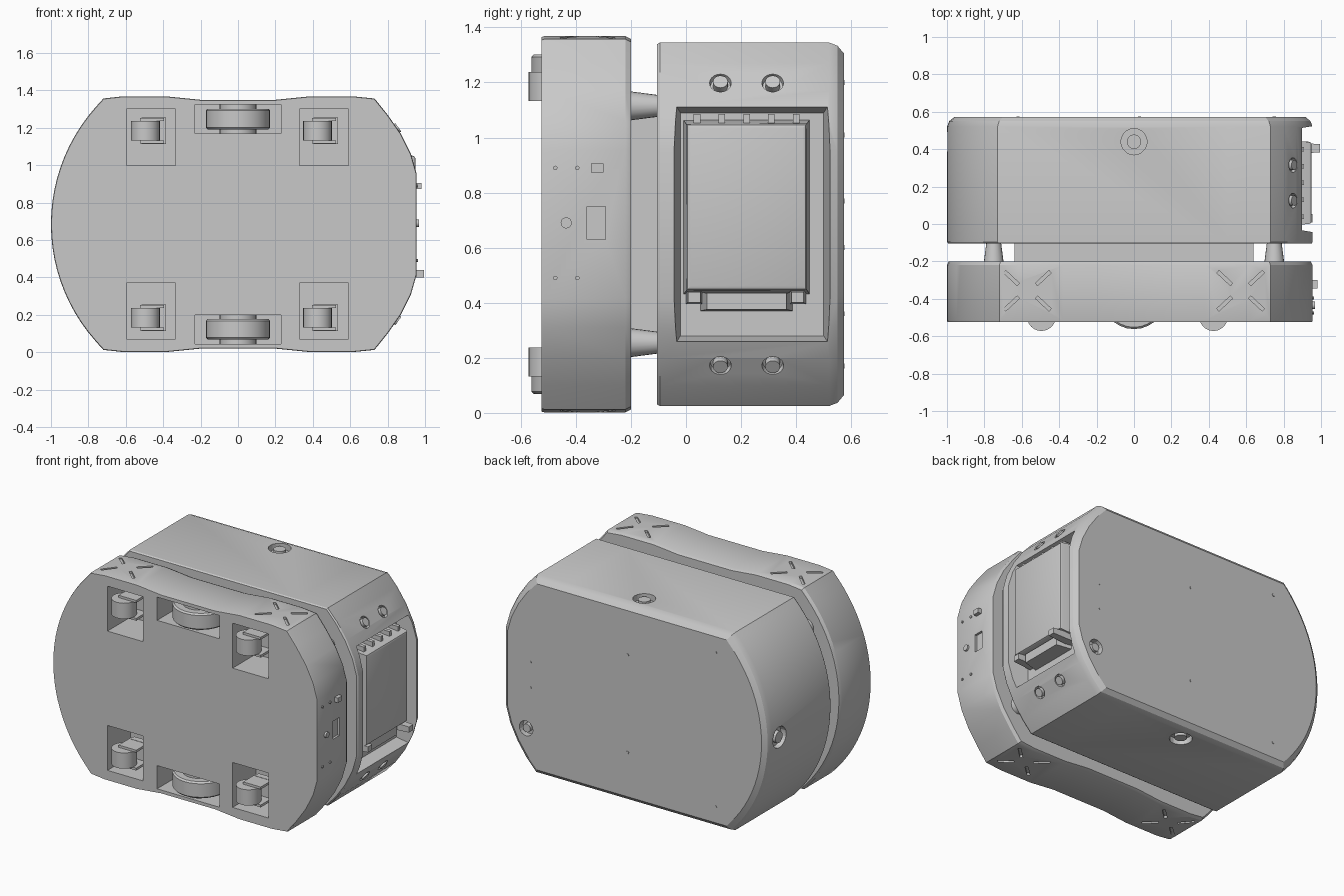
import bpy, bmesh, math
from mathutils import Vector, Matrix

cube = bpy.data.objects.get("Cube")
if cube:
    bpy.data.objects.remove(cube, do_unlink=True)

MID = 0.685  # height of the mirror plane

grey = bpy.data.materials.new("light_grey")
grey.use_nodes = True
GREY = (0.58, 0.58, 0.58, 1)
grey.diffuse_color = GREY
grey.node_tree.nodes["Principled BSDF"].inputs["Base Color"].default_value = GREY


def finish(name, bm, smooth=True):
    bmesh.ops.recalc_face_normals(bm, faces=bm.faces)
    mesh = bpy.data.meshes.new(name)
    bm.to_mesh(mesh)
    bm.free()
    ob = bpy.data.objects.new(name, mesh)
    bpy.context.collection.objects.link(ob)
    mesh.materials.append(grey)
    if smooth:
        shade(ob)
    return ob


def select(ob):
    bpy.ops.object.select_all(action="DESELECT")
    ob.select_set(True)
    bpy.context.view_layer.objects.active = ob


def shade(ob):
    select(ob)
    bpy.ops.object.shade_smooth_by_angle(angle=math.radians(28))


def box(bm, lo, hi, outer=1.0, rot=None):
    """Box between two corners; outer scales the +x end."""
    lo, hi = Vector(lo), Vector(hi)
    mid, size = (lo + hi) / 2, hi - lo
    verts = bmesh.ops.create_cube(bm, size=1)["verts"]
    for v in verts:
        k = outer if v.co.x > 0 else 1
        p = Vector((v.co.x * size.x, v.co.y * size.y * k, v.co.z * size.z * k))
        v.co = (rot @ p if rot else p) + mid


def cyl(bm, centre, r, depth, axis, r2=None, sides=20):
    turn = Vector(axis).to_track_quat("Z", "Y").to_matrix().to_4x4()
    bmesh.ops.create_cone(bm, cap_ends=True, segments=sides, radius1=r,
                          radius2=r if r2 is None else r2, depth=depth,
                          matrix=Matrix.Translation(centre) @ turn)


def cut(ob, bm):
    cutter = finish("cutter", bm, False)
    cutter.hide_render = True
    mod = ob.modifiers.new("cut", "BOOLEAN")
    mod.operation, mod.solver, mod.object = "DIFFERENCE", "EXACT", cutter
    select(ob)
    bpy.ops.object.modifier_apply(modifier=mod.name)
    bpy.data.objects.remove(cutter, do_unlink=True)
    shade(ob)


def deck(name, top, layers):
    """Loft the plan outline along y; top is its flat upper edge as (x, height)."""
    end = top[0][1]
    arc = []
    for i in range(12):
        a = math.pi / 2 * i / 12
        t = 0.794 * i / 12
        arc.append((-0.06 - 0.94 * math.cos(t), 0.94 * math.sin(t)))
    nose = [(0.73, end), (0.80, 0.585), (0.87, 0.485), (0.925, 0.375), (0.955, 0.27)]
    half = arc + top + nose
    pts = half + [(x, -h) for x, h in reversed(half) if h > 0]
    bm = bmesh.new()
    rings = [[bm.verts.new((x * (1 - s / 0.98), y, MID + h * (1 - s / 0.68))) for x, h in pts]
             for y, s in layers]
    for a, b in zip(rings, rings[1:]):
        for i in range(len(a)):
            j = (i + 1) % len(a)
            bm.faces.new((a[i], a[j], b[j], b[i]))
    bm.faces.new(rings[0])
    bm.faces.new(rings[-1])
    return finish(name, bm)


# Lower deck with bulged fenders over the casters
lower = deck("lower_deck",
             [(-0.72, 0.672), (-0.62, 0.683), (-0.38, 0.683), (-0.2, 0.665),
              (0.2, 0.665), (0.38, 0.683), (0.62, 0.683)],
             [(-0.525, 0.003), (-0.515, 0), (-0.22, 0), (-0.2, 0.01)])

# Upper deck with a rounded rear rim
upper = deck("upper_deck", [(-0.73, 0.66), (0.5, 0.66)],
             [(-0.105, 0.006), (-0.095, 0), (0.52, 0), (0.55, 0.012), (0.573, 0.04)])

# Neck and spacer posts between the decks
bm = bmesh.new()
box(bm, (-0.64, -0.23, 0.27), (0.64, -0.08, 1.1))
finish("neck", bm)
bm = bmesh.new()
for x in (-0.75, 0.75):
    for s in (-1, 1):
        cyl(bm, (x, -0.155, MID + s * 0.43), 0.055, 0.13, (0, 1, 0), 0.038)
finish("spacer_posts", bm)

# Wheel pockets, fender slots and panel recess in the lower deck
bm = bmesh.new()
for s in (-1, 1):
    for x in (-0.465, 0.46):
        a, b = sorted((MID + s * 0.315, MID + s * 0.615))
        box(bm, (x - 0.132, -0.7, a), (x + 0.132, -0.28, b))
    a, b = sorted((MID + s * 0.485, MID + s * 0.64))
    box(bm, (-0.23, -0.7, a), (0.23, -0.27, b))
    for x in (-0.57, 0.57):
        for dx in (-1, 1):
            for dy in (-1, 1):
                c = Vector((x + dx * 0.085, -0.357 + dy * 0.068, MID + s * 0.68))
                e = Vector((0.05, 0.009, 0.013))
                box(bm, c - e, c + e, rot=Matrix.Rotation(dx * dy * 0.75, 3, "Z"))
box(bm, (0.94, -0.36, 0.63), (1.1, -0.293, 0.75))
cut(lower, bm)

# Battery bay, sensor dimples and lamp recesses in the upper deck
SLANT = Vector((0.82, 0, 0.57))
LAMPS = [(y, s) for y in (0.125, 0.315) for s in (-1, 1)]
ROUND = [((0, 0.44, MID + 0.66), (0, 0, 1), 0.07), ((0, 0.44, MID - 0.66), (0, 0, -1), 0.07),
         ((-1, 0.44, MID), (-1, 0, 0), 0.07), ((0.78, 0.573, 0.32), (0, 1, 0), 0.05)]
bm = bmesh.new()
box(bm, (0.82, -0.02, 0.28), (1.06, 0.5, 1.09), outer=1.16)
for y, s in LAMPS:
    n = Vector((SLANT.x, 0, s * SLANT.z))
    cyl(bm, Vector((0.853, y, MID + s * 0.515)) + n * 0.02, 0.036, 0.09, n, 0.05)
for p, n, r in ROUND:
    cyl(bm, p, r, 0.08, n)
cut(upper, bm)

# Lamps and round sensors
bm = bmesh.new()
for y, s in LAMPS:
    n = Vector((SLANT.x, 0, s * SLANT.z))
    cyl(bm, Vector((0.853, y, MID + s * 0.515)) - n * 0.015, 0.027, 0.04, n)
finish("lamps", bm)
bm = bmesh.new()
for p, n, r in ROUND:
    cyl(bm, Vector(p) - Vector(n) * 0.03, r * 0.55, 0.05, n)
finish("sensors", bm)

# Battery pack with ribs, lower ledge and latches
bm = bmesh.new()
box(bm, (0.80, -0.01, 0.43), (0.95, 0.45, 1.065), outer=0.95)
bmesh.ops.bevel(bm, geom=[e for e in bm.edges if all(v.co.x > 0.9 for v in e.verts)],
                offset=0.015, segments=2, affect="EDGES", profile=0.5)
finish("battery_pack", bm)
bm = bmesh.new()
for i in range(5):
    y = 0.04 + i * 0.09
    box(bm, (0.82, y - 0.012, 1.03), (0.91, y + 0.012, 1.085))
finish("battery_ribs", bm)
bm = bmesh.new()
box(bm, (0.81, 0.05, 0.37), (0.92, 0.39, 0.44), outer=0.85)
finish("battery_ledge", bm)
bm = bmesh.new()
for y, out in ((0.03, 0.955), (0.405, 0.995)):
    box(bm, (0.82, y - 0.03, 0.395), (out, y + 0.03, 0.445), outer=0.75)
finish("battery_latches", bm)

# Drive wheels and hubs
for label, s in (("upper", 1), ("lower", -1)):
    bm = bmesh.new()
    cyl(bm, (0, -0.39, MID + s * 0.562), 0.172, 0.11, (0, 0, 1), sides=28)
    bmesh.ops.bevel(bm, geom=[e for e in bm.edges if abs(e.verts[0].co.z - e.verts[1].co.z) < 0.01],
                    offset=0.01, segments=1, affect="EDGES")
    finish(label + "_drive_wheel", bm)
    bm = bmesh.new()
    cyl(bm, (0, -0.41, MID + s * 0.56), 0.1, 0.16, (0, 0, 1))
    finish(label + "_drive_hub", bm)
    # Casters: wheel, fork plate and swivel post
    for side, x in (("left", 0.425), ("right", -0.495)):
        bm = bmesh.new()
        z = MID + s * 0.5
        cyl(bm, (x, -0.495, z), 0.077, 0.105, (0, 0, 1), sides=24)
        finish(f"{label}_{side}_caster_wheel", bm)
        bm = bmesh.new()
        for d in (-0.06, 0.06):
            box(bm, (x - 0.03, -0.51, z + d - 0.008), (x + 0.1, -0.37, z + d + 0.008))
        box(bm, (x - 0.02, -0.4, z - 0.07), (x + 0.11, -0.36, z + 0.07))
        cyl(bm, (x + 0.05, -0.32, z), 0.045, 0.1, (0, 1, 0))
        finish(f"{label}_{side}_caster_fork", bm)

# Control panel plates, button and rear pins
bm = bmesh.new()
for y, z in ((-0.475, 0.89), (-0.395, 0.89), (-0.475, 0.49), (-0.395, 0.49)):
    cyl(bm, (0.955, y, z), 0.008, 0.014, (1, 0, 0), sides=10)
box(bm, (0.94, -0.345, 0.873), (0.98, -0.3, 0.905))
cyl(bm, (0.957, -0.435, 0.69), 0.02, 0.02, (1, 0, 0))
finish("panel_controls", bm)
bm = bmesh.new()
for x, z in ((0.03, 0.36), (0.03, 1.01), (-0.62, 1.2), (-0.62, 0.17), (0.75, 0.6), (0.75, 0.77)):
    cyl(bm, (x, 0.572, z), 0.009, 0.008, (0, 1, 0), sides=10)
finish("rear_pins", bm)
